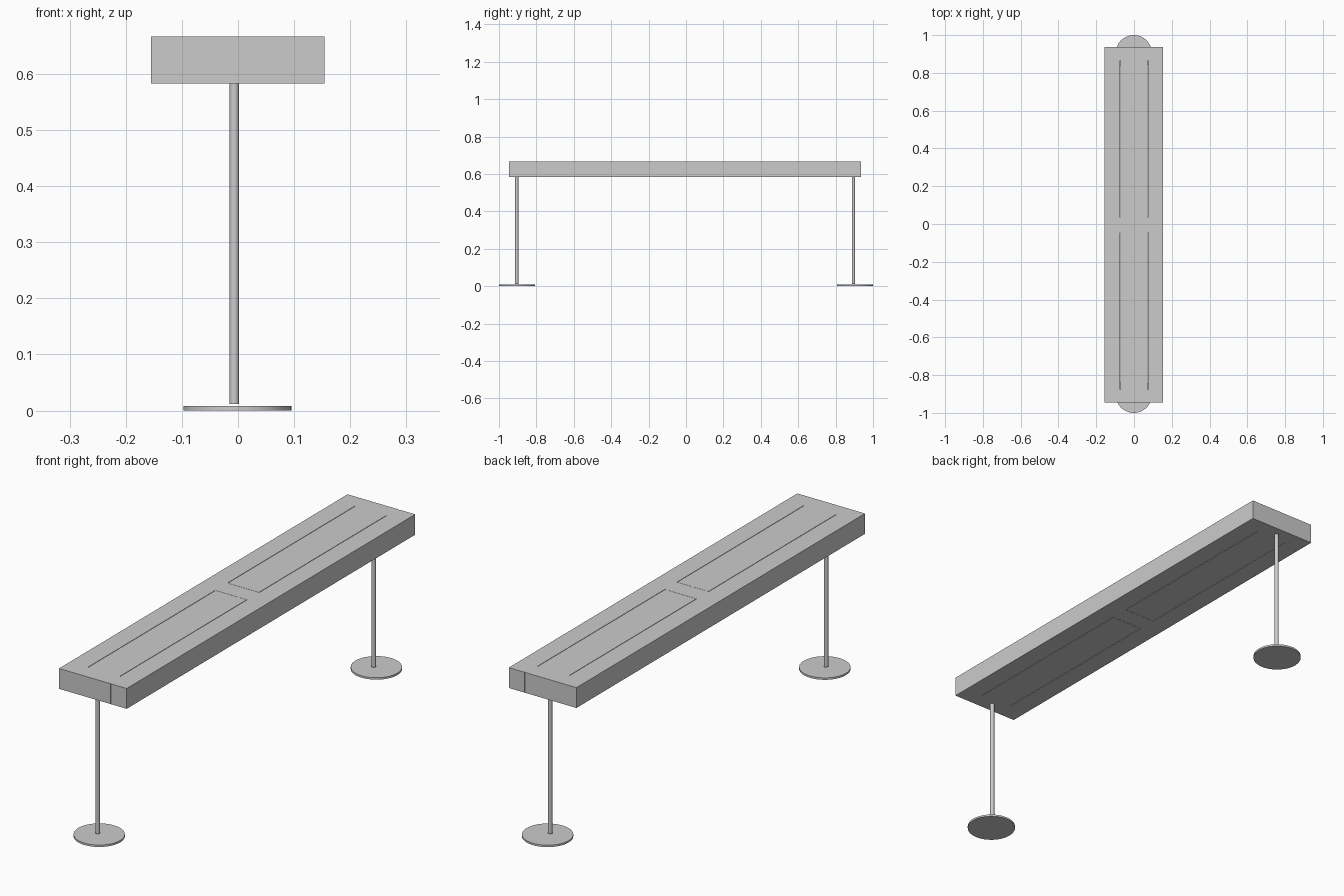
import bpy, bmesh

if "Cube" in bpy.data.objects:
    bpy.data.objects.remove(bpy.data.objects["Cube"])

YC = -0.005            # the top sits very slightly off centre
Z0, Z1 = 0.583, 0.667  # underside and upper face of the top


def box(name, x0, x1, y0, y1, z0, z1):
    bpy.ops.mesh.primitive_cube_add(size=1, location=((x0 + x1) / 2, (y0 + y1) / 2, (z0 + z1) / 2))
    ob = bpy.context.object
    ob.name = name
    ob.scale = (x1 - x0, y1 - y0, z1 - z0)
    bpy.ops.object.transform_apply(location=False, rotation=False, scale=True)
    return ob


def cylinder(name, r, x, y, z0, z1, sides):
    bpy.ops.mesh.primitive_cylinder_add(vertices=sides, radius=r, depth=z1 - z0,
                                        location=(x, y, (z0 + z1) / 2))
    ob = bpy.context.object
    ob.name = name
    bpy.ops.object.shade_smooth_by_angle()
    return ob


def u_cutter(name, s):
    # U-shaped slit, open towards the end of the top; s = +1 back, -1 front
    w, t, yi, yo = 0.073, 0.002, 0.039, 0.87
    pts = [(-w, yo), (-w, yi), (w, yi), (w, yo),
           (w - t, yo), (w - t, yi + t / 2), (t - w, yi + t / 2), (t - w, yo)]
    bm = bmesh.new()
    face = bm.faces.new([bm.verts.new((x, YC + s * y, Z0 - 0.02)) for x, y in pts])
    ext = bmesh.ops.extrude_face_region(bm, geom=[face])
    verts = [v for v in ext["geom"] if isinstance(v, bmesh.types.BMVert)]
    bmesh.ops.translate(bm, verts=verts, vec=(0, 0, Z1 - Z0 + 0.04))
    bmesh.ops.recalc_face_normals(bm, faces=bm.faces)
    me = bpy.data.meshes.new(name)
    bm.to_mesh(me)
    bm.free()
    ob = bpy.data.objects.new(name, me)
    bpy.context.collection.objects.link(ob)
    return ob


# Long flat top
top = box("top", -0.155, 0.154, YC - 0.941, YC + 0.941, Z0, Z1)

for s, side in ((-1, "front"), (1, "back")):
    # Panel slits and the narrow seam in each end face
    ye = YC + s * 0.941
    seam = box(side + "_seam_cutter", 0.081, 0.082, ye - 0.002, ye + 0.002, Z0 - 0.02, Z1 + 0.02)
    for cutter in (u_cutter(side + "_slit_cutter", s), seam):
        cutter.hide_render = True
        cutter.display_type = 'WIRE'
        mod = top.modifiers.new(cutter.name, 'BOOLEAN')
        mod.operation = 'DIFFERENCE'
        mod.solver = 'EXACT'
        mod.object = cutter

    # Thin post and round foot, with a small gap between them
    cylinder(side + "_post", 0.0085, -0.0065, YC + s * 0.9, 0.012, Z0, 24)
    cylinder(side + "_foot", 0.096, -0.001, s * 0.904, 0.0, 0.008, 64)
